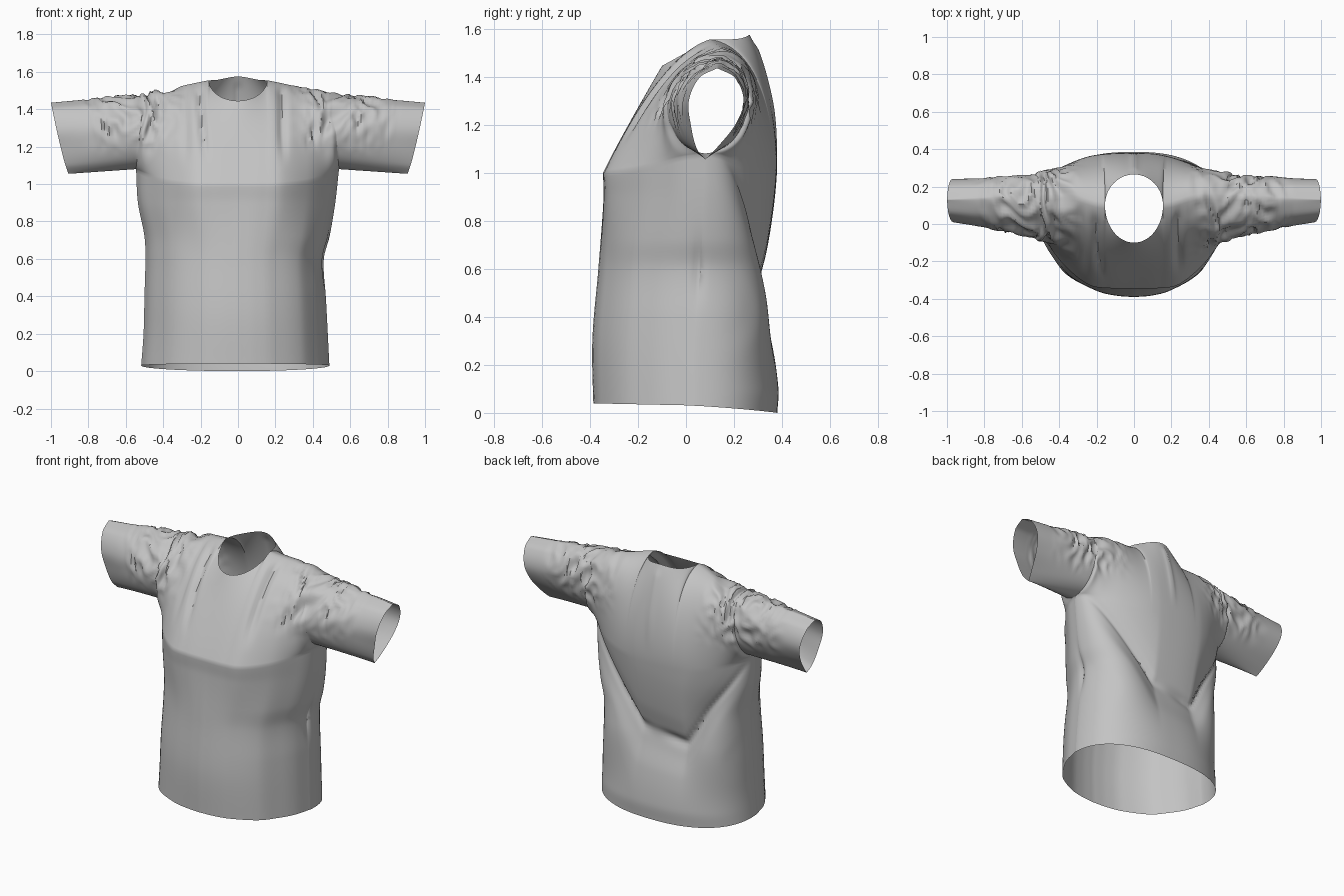
import bpy, bmesh, math
from mathutils import Vector, noise

if "Cube" in bpy.data.objects:
    bpy.data.objects.remove(bpy.data.objects["Cube"], do_unlink=True)

ARC, RINGS, STATIONS = 36, 56, 32
NECK = 0.31          # neck half width as a share of the shoulder half width
SHOULDER = 0.50


def lerp(a, b, t):
    return a + (b - a) * t


def smooth(a, b, v):
    t = min(1, max(0, (v - a) / (b - a)))
    return t * t * (3 - 2 * t)


def bump(v, centre, width):
    return math.exp(-((v - centre) / width) ** 2)


def curve(points, v):
    """Smooth curve through (position, value) points, clamped at both ends."""
    if v <= points[0][0]:
        return points[0][1]
    if v >= points[-1][0]:
        return points[-1][1]
    i = max(k for k in range(len(points) - 1) if points[k][0] <= v)

    def slope(k):
        a, b = points[max(k - 1, 0)], points[min(k + 1, len(points) - 1)]
        return (b[1] - a[1]) / (b[0] - a[0])
    (x0, y0), (x1, y1) = points[i], points[i + 1]
    h = x1 - x0
    t = (v - x0) / h
    return (lerp(y0, y1, t * t * (3 - 2 * t)) + h * slope(i) * t * (1 - t) ** 2
            - h * slope(i + 1) * t * t * (1 - t))


# Body profiles by height
LEFT = [(0, .49), (.2, .48), (.4, .47), (.6, .46), (.72, .49), (.9, .52), (1.08, .54)]
RIGHT = [(0, .52), (.2, .505), (.4, .5), (.6, .495), (.72, .5), (.9, .535), (1.08, .545)]
FRONT = [(0, -.385), (.3, -.39), (.6, -.365), (.9, -.343), (1, -.345), (1.08, -.34)]
BACK = [(0, .38), (.1, .385), (.3, .355), (.45, .31), (.53, .295), (.58, .31),
        (.7, .34), (.9, .37), (1.1, .385)]
# Depth of the front across its half width, at the chest and lower down
CHEST = [(0, 1), (.25, .995), (.45, .95), (.7, .69), (.88, .38), (.96, .2), (1, 0)]
BELLY = [(0, 1), (.2, .98), (.4, .92), (.7, .72), (.85, .48), (.95, .25), (1, 0)]
# Cuff outline by height, front and back edges
CUFF_FRONT = [(1.055, .08), (1.1, .045), (1.2, .02), (1.3, .012), (1.4, .06), (1.435, .13)]
CUFF_BACK = [(1.055, .08), (1.1, .125), (1.2, .205), (1.3, .24), (1.4, .2), (1.435, .13)]


def body_point(u, s, front):
    """Point on the lower body: u runs across, s from hem to chest."""
    k = math.sqrt(max(0, 1 - u * u))
    hem = .03 + .01 * k if front else .03 * (1 - k)
    z = lerp(hem, 1.0 + .08 * u ** 4, s)
    x = u * curve(LEFT if u > 0 else RIGHT, z)
    side = .03 + .05 * smooth(0, 1.08, z)
    if front:
        y = curve(FRONT, z)
        shape = lerp(curve(BELLY, abs(u)), curve(CHEST, abs(u)), smooth(.6, 1, z))
    else:
        # Draped pouch: slanted lower edge, rising at both sides to the armpits
        rise = .08 * u + .62 * max(0, u - .2) ** 1.1 + 1.1 * max(0, -.42 - u) ** 1.1
        ze = z - rise * smooth(.1, .5, z)
        y = curve(BACK, ze) - .015 * bump(ze, .53, .03) * smooth(0, .3, abs(u))
        shape = max(0, 1 - abs(u) ** 2.4) ** (1 / 2.4)
    return Vector((x, lerp(side, y, shape), z))


def neck_depth(u):
    """One at the middle of the collar, zero at its sides and beyond."""
    return math.sqrt(max(0, 1 - (u / NECK) ** 2))


def top_point(u, front):
    """Neckline in the middle, shoulder seam outside it."""
    a, k = abs(u), neck_depth(u)
    x = u * SHOULDER
    if a < NECK:
        if front:
            return Vector((x, .1 - .2 * k, 1.555 - .11 * k))
        return Vector((x, .1 + .165 * k, 1.555 + .02 * k ** 6))
    out = (a - NECK) / (1 - NECK)
    return Vector((x, .1 + .05 * smooth(0, .6, out), 1.555 - .075 * out ** 1.05))


def yoke_point(u, t, front):
    """Bezier arc from the chest line up to the shoulder."""
    p, q = body_point(u, 1, front), top_point(u, front)
    w = abs(u) ** 8
    k = neck_depth(u)
    out = max(0, abs(u) - NECK) / (1 - NECK)
    if front:
        c = p + Vector((0, lerp(.06, -.21, w), lerp(.125, .02, w)))
        d = q + Vector((0, lerp(lerp(-.2, -.28, out), -.07, k), lerp(-.06 + .04 * out, -.12, k)))
    else:
        c = p + Vector((0, lerp(.01, .22, w), lerp(.2, .02, w)))
        d = q + Vector((0, lerp(lerp(.21, .15, out), .06, k), lerp(-.03, -.12, k)))
    e = 1 - t
    return p * e ** 3 + c * 3 * e * e * t + d * 3 * e * t * t + q * t ** 3


def cuff_point(sign, t, front):
    """Teardrop sleeve opening, t from underside to top."""
    h = (1 - math.cos(math.pi * t)) / 2
    z = lerp(1.055, 1.435, h)
    y = curve(CUFF_FRONT if front else CUFF_BACK, z)
    return Vector((sign * lerp(.905, 1, h ** .8), y, z))


def wrinkle(p):
    """Outward offset for cloth folds."""
    a = abs(p.x)
    d = 0
    # Crumpled cloth around the shoulders and upper sleeves
    area = smooth(.26, .46, a) * (1 - smooth(.66, .88, a)) * smooth(1.14, 1.32, p.z)
    if area > 0:
        q = Vector((p.x * 16, p.y * 9 + p.x * 3, p.z * 9))
        bend = Vector((noise.noise(q * .4), noise.noise(q * .4 + Vector((9, 4, 2))), 0))
        d += .034 * area * (.4 - 1.5 * abs(noise.noise(q + bend * 1.5)))
    # Folds hanging from the collar, front
    if p.y < .1 and p.z > 1:
        fade = smooth(1.08, 1.3, p.z) * (1 - smooth(1.48, 1.54, p.z))
        drop = 1.5 - p.z
        d -= .022 * fade * bump(p.x, -.21 + .1 * drop, .02)
        d -= .024 * fade * bump(p.x, .235 + .02 * drop, .02)
        d -= .012 * fade * bump(p.x, -.29 + .04 * drop, .02)
    # Centre ridge on the upper back
    if p.y > .2:
        d += .01 * bump(p.x, 0, .015) * smooth(1.05, 1.3, p.z) * (1 - smooth(1.5, 1.56, p.z))
    # Crease at the left side seam
    if p.x > .3:
        d -= .015 * bump(p.y, .05, .02) * bump(p.z, .6, .12)
    return d


bm = bmesh.new()


def add_grid(rows):
    verts = [[bm.verts.new(p) for p in row] for row in rows]
    for r, s in zip(verts, verts[1:]):
        for i in range(len(r) - 1):
            bm.faces.new((r[i], r[i + 1], s[i + 1], s[i]))


# Columns across the shirt, closer together at the neck sides and side seams
half = [NECK * math.sin(math.pi / 2 * i / 14) for i in range(15)]
half += [NECK + (1 - NECK) * math.sin(math.pi / 2 * i / 32) for i in range(1, 33)]
columns = [-u for u in reversed(half[1:])] + half

# Front and back panels, from hem to shoulder
for front in (True, False):
    add_grid([[body_point(u, i / RINGS, front) for i in range(RINGS)]
              + [yoke_point(u, i / ARC, front) for i in range(ARC + 1)] for u in columns])

# Sleeves, lofted from the armholes to the cuffs
for sign in (-1, 1):
    steps = [(i / ARC, True) for i in range(ARC + 1)]
    steps += [(i / ARC, False) for i in reversed(range(ARC + 1))]
    rows = []
    for j in range(STATIONS + 1):
        s = j / STATIONS
        rows.append([lerp(yoke_point(sign, t, f), cuff_point(sign, t, f), s) for t, f in steps])
    add_grid(rows)

# Sew the parts together and fold the cloth
bmesh.ops.remove_doubles(bm, verts=bm.verts, dist=.0002)
bmesh.ops.recalc_face_normals(bm, faces=bm.faces)
chest = min(bm.faces, key=lambda f: (f.calc_center_median() - Vector((0, -.36, .6))).length)
if chest.normal.y > 0:
    bmesh.ops.reverse_faces(bm, faces=bm.faces)
bm.normal_update()
moves = [(v, v.normal * wrinkle(v.co)) for v in bm.verts]
for v, move in moves:
    v.co += move

mesh = bpy.data.meshes.new("shirt")
bm.to_mesh(mesh)
bm.free()
shirt = bpy.data.objects.new("shirt", mesh)
bpy.context.collection.objects.link(shirt)

cloth = bpy.data.materials.new("grey cloth")
cloth.use_nodes = True
colour = (.55, .55, .55, 1)
cloth.diffuse_color = colour
cloth.node_tree.nodes["Principled BSDF"].inputs["Base Color"].default_value = colour
mesh.materials.append(cloth)

bpy.context.view_layer.objects.active = shirt
shirt.select_set(True)
bpy.ops.object.shade_smooth_by_angle(angle=math.radians(50))
